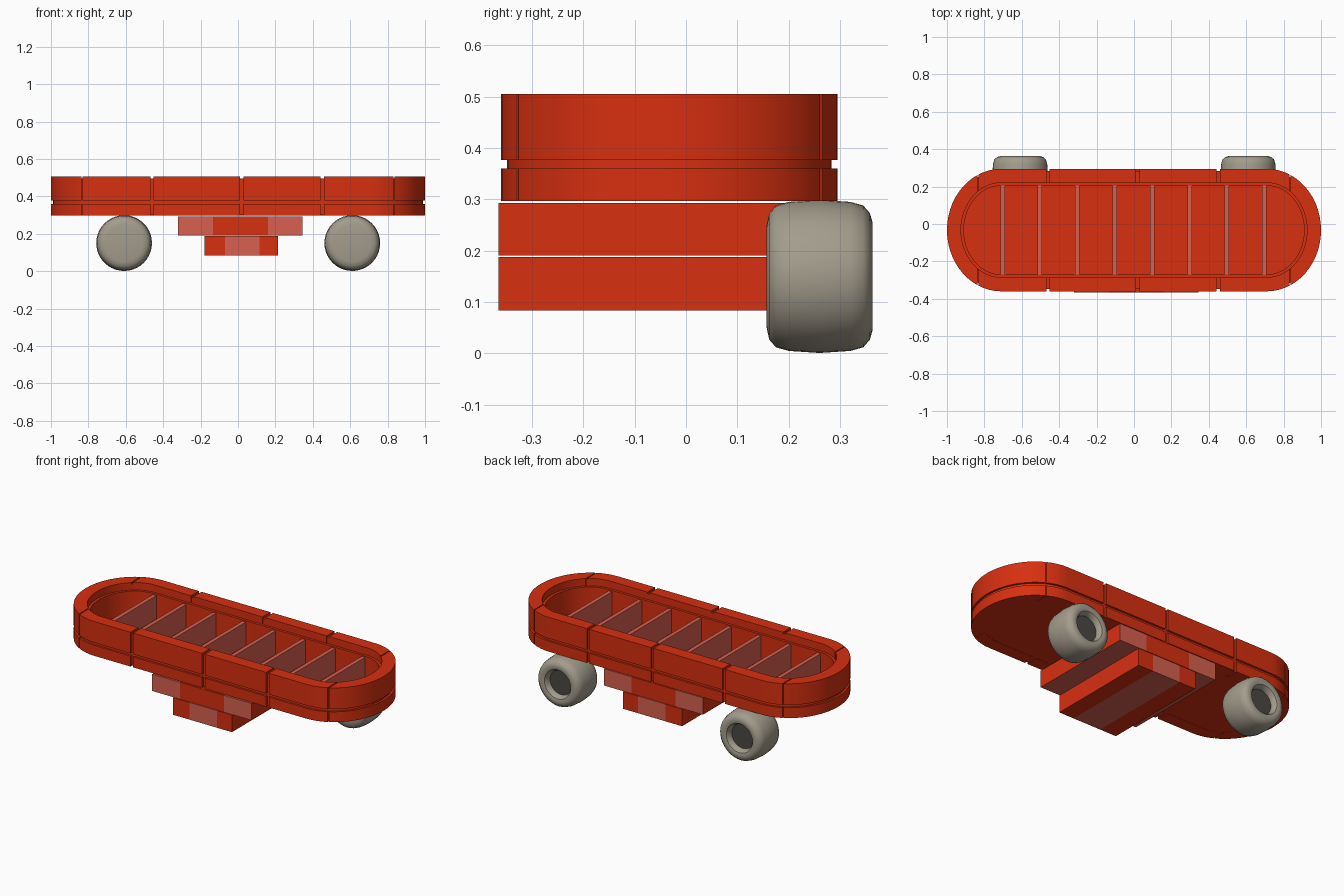
import bpy, bmesh, math
from mathutils import Matrix, Vector

if "Cube" in bpy.data.objects:
    bpy.data.objects.remove(bpy.data.objects["Cube"], do_unlink=True)


def material(name, rgb):
    m = bpy.data.materials.new(name)
    m.use_nodes = True
    m.diffuse_color = (*rgb, 1)
    m.node_tree.nodes["Principled BSDF"].inputs["Base Color"].default_value = (*rgb, 1)
    return m


RED = material("bright red", (0.68, 0.029, 0.005))
PINK = material("faded red", (0.68, 0.115, 0.08))
GREY = material("warm grey", (0.37, 0.335, 0.265))
DARK = material("dark grey", (0.07, 0.064, 0.057))

CY = -0.0325                        # centre line of the deck
SEAMS = [(-0.46, 0.018), (0.02, 0.018), (0.45, 0.018), (-0.835, 0.006), (0.835, 0.006)]


def finish(name, bm, mats, smooth=False):
    bmesh.ops.recalc_face_normals(bm, faces=bm.faces)
    mesh = bpy.data.meshes.new(name)
    bm.to_mesh(mesh)
    bm.free()
    for m in mats:
        mesh.materials.append(m)
    ob = bpy.data.objects.new(name, mesh)
    bpy.context.collection.objects.link(ob)
    if smooth:
        bpy.ops.object.select_all(action="DESELECT")
        ob.select_set(True)
        bpy.context.view_layer.objects.active = ob
        bpy.ops.object.shade_smooth_by_angle(angle=math.radians(35))
    return ob


def add_box(bm, x, y, z):
    size = Vector((x[1] - x[0], y[1] - y[0], z[1] - z[0]))
    mid = Vector((sum(x), sum(y), sum(z))) / 2
    bmesh.ops.create_cube(bm, size=1, matrix=Matrix.Translation(mid) @ Matrix.Diagonal((*size, 1)))


def box(name, x, y, z, mat):
    """Box whose end faces along x are always red."""
    bm = bmesh.new()
    add_box(bm, x, y, z)
    bm.normal_update()
    for f in bm.faces:
        f.material_index = 1 if abs(f.normal.x) > 0.5 else 0
    return finish(name, bm, [mat, RED])


def outline(inset, n=28):
    """Long rounded loop, inset from the deck edge."""
    pts = []
    for side in (1, -1):
        for i in range(n + 1):
            a = math.pi * (i / n - 0.5)
            pts.append((side * (0.71 + (0.29 - inset) * math.cos(a)),
                        CY + side * (0.3275 - inset) * math.sin(a)))
    return pts


def band(name, outer, inner, z0, z1):
    """Rectangular section carried round the outline."""
    bm = bmesh.new()
    loops = [[bm.verts.new((x, y, z)) for x, y in outline(d)]
             for d, z in ((outer, z0), (outer, z1), (inner, z1), (inner, z0))]
    n = len(loops[0])
    for k in range(4):
        a, b = loops[k], loops[(k + 1) % 4]
        for i in range(n):
            j = (i + 1) % n
            bm.faces.new((a[i], a[j], b[j], b[i]))
    return finish(name, bm, [RED], True)


def cut(ob, cutter):
    mod = ob.modifiers.new("seams", "BOOLEAN")
    mod.operation = "DIFFERENCE"
    mod.solver = "EXACT"
    mod.object = cutter
    bpy.context.view_layer.objects.active = ob
    bpy.ops.object.modifier_apply(modifier=mod.name)


# Deck: two seamed bands over a recessed core, with an inner lip
bm = bmesh.new()
for x, w in SEAMS:
    add_box(bm, (x - w / 2, x + w / 2), (-1, 1), (0, 1))
cutter = finish("seam_cutter", bm, [RED])
cutter.hide_render = True
for name, z0, z1 in (("lower_band", 0.297, 0.36), ("upper_band", 0.377, 0.505)):
    cut(band(name, 0, 0.075, z0, z1), cutter)
bpy.data.objects.remove(cutter, do_unlink=True)
band("deck_core", 0.012, 0.073, 0.3, 0.495)
band("inner_lip", 0.07, 0.09, 0.3, 0.46)

# Deck floor
bm = bmesh.new()
face = bm.faces.new([bm.verts.new((x, y, 0.298)) for x, y in outline(0.07)])
top = bmesh.ops.extrude_face_region(bm, geom=[face])["geom"]
bmesh.ops.translate(bm, vec=(0, 0, 0.012),
                    verts=[v for v in top if isinstance(v, bmesh.types.BMVert)])
finish("deck_floor", bm, [RED])

# Cross slats
bm = bmesh.new()
for i in range(8):
    x = -0.703 + 0.2 * i
    add_box(bm, (x - 0.012, x + 0.012), (-0.275, 0.215), (0.305, 0.452))
finish("slats", bm, [PINK])

# Stepped blocks under the deck
for row, z, edges, mats in (
        ("upper", (0.191, 0.293), (-0.32, -0.135, 0.16, 0.345), (PINK, RED, PINK)),
        ("lower", (0.084, 0.188), (-0.18, -0.07, 0.115, 0.215), (RED, PINK, RED))):
    for i, part in enumerate(("right", "middle", "left")):
        box(f"{row}_block_{part}", edges[i:i + 2], (-0.365, 0.295), z, mats[i])

# Wheels: turned profile (radius, y), hollow hub on the back
PROFILE = [(0, 0.157), (0.1, 0.157), (0.123, 0.162), (0.138, 0.175), (0.145, 0.2),
           (0.149, 0.26), (0.145, 0.32), (0.138, 0.345), (0.123, 0.358), (0.105, 0.363),
           (0.088, 0.358), (0.078, 0.345), (0.074, 0.325), (0, 0.325)]
for side, x in (("right", -0.609), ("left", 0.611)):
    bm = bmesh.new()
    verts = [bm.verts.new((r, y, 0)) for r, y in PROFILE]
    edges = [bm.edges.new(p) for p in zip(verts, verts[1:])]
    bmesh.ops.spin(bm, geom=verts + edges, cent=(0, 0, 0), axis=(0, 1, 0),
                   angle=2 * math.pi, steps=40)
    bmesh.ops.remove_doubles(bm, verts=bm.verts, dist=0.0005)
    for f in bm.faces:
        c = f.calc_center_median()
        f.material_index = int(c.y > 0.3 and math.hypot(c.x, c.z) < 0.073)
    bmesh.ops.translate(bm, vec=(x, 0, 0.15), verts=bm.verts)
    finish(f"{side}_wheel", bm, [GREY, DARK], True)
